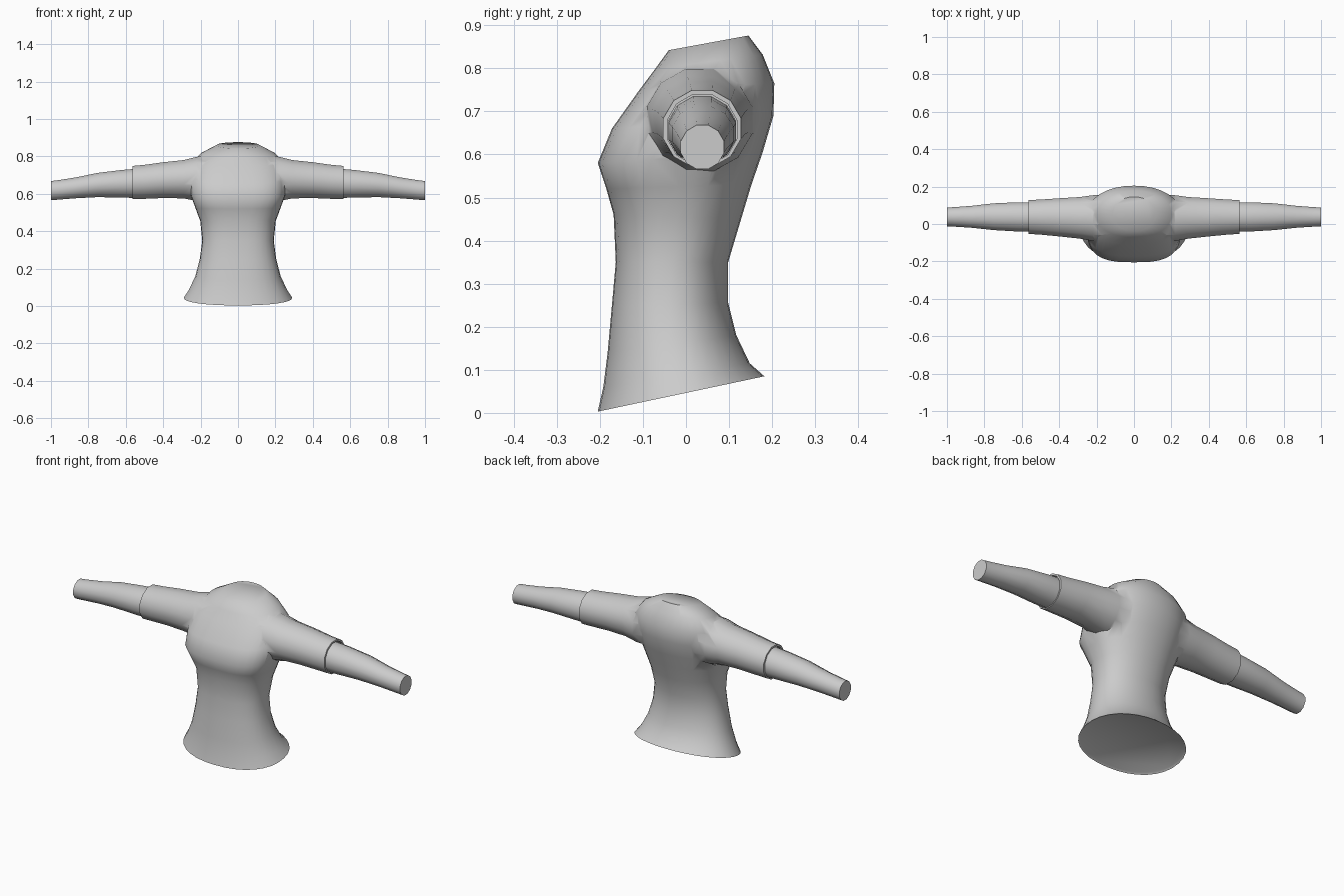
import bpy, bmesh, math
from mathutils import Vector

if "Cube" in bpy.data.objects:
    bpy.data.objects.remove(bpy.data.objects["Cube"])


def loft(name, rings):
    """Skin closed rings of points and cap both ends."""
    bm = bmesh.new()
    loops = [[bm.verts.new(p) for p in r] for r in rings]
    n = len(loops[0])
    for a, b in zip(loops, loops[1:]):
        for i in range(n):
            j = (i + 1) % n
            bm.faces.new((a[i], a[j], b[j], b[i]))
    bm.faces.new(loops[0])
    bm.faces.new(loops[-1])
    bmesh.ops.recalc_face_normals(bm, faces=bm.faces)
    me = bpy.data.meshes.new(name)
    bm.to_mesh(me)
    bm.free()
    ob = bpy.data.objects.new(name, me)
    bpy.context.collection.objects.link(ob)
    return ob


def body_ring(yf, zf, yb, zb, hw, e, n=32):
    """Tilted superellipse; e is the squareness of the front half."""
    pts = []
    cy, cz = (yf + yb) / 2, (zf + zb) / 2
    for i in range(n):
        t = 2 * math.pi * i / n
        c, s = math.cos(t), math.sin(t)
        k = 2 / (e if s < 0 else 2.1)
        x = math.copysign(abs(c) ** k, c) * hw
        v = math.copysign(abs(s) ** k, s)
        pts.append(Vector((x, cy + v * (yb - yf) / 2, cz + v * (zb - zf) / 2)))
    return pts


def arm_ring(side, x, y0, y1, z0, z1, n=12):
    """Upright ellipse across the arm."""
    return [Vector((side * x,
                    (y0 + y1) / 2 + math.cos(2 * math.pi * (i + .5) / n) * (y1 - y0) / 2,
                    (z0 + z1) / 2 + math.sin(2 * math.pi * (i + .5) / n) * (z1 - z0) / 2))
            for i in range(n)]


def smooth(ob, angle):
    bpy.ops.object.select_all(action='DESELECT')
    ob.select_set(True)
    bpy.context.view_layer.objects.active = ob
    bpy.ops.object.shade_smooth_by_angle(angle=math.radians(angle))


# Torso: front y, front z, back y, back z, half width, front squareness
TORSO = [
    (-.197, .012, .172, .090, .280, 2.2),
    (-.205, .003, .182, .085, .290, 2.2),
    (-.192, .060, .148, .115, .262, 2.2),
    (-.182, .140, .117, .180, .228, 2.3),
    (-.172, .250, .098, .255, .204, 2.4),
    (-.163, .350, .098, .350, .191, 2.5),
    (-.168, .460, .128, .450, .202, 2.6),
    (-.185, .520, .152, .530, .228, 2.8),
    (-.205, .580, .178, .605, .252, 3.0),
    (-.172, .660, .203, .690, .262, 2.8),
    (-.108, .750, .205, .765, .252, 2.5),
    (-.072, .798, .178, .832, .200, 2.2),
    (-.040, .842, .145, .876, .115, 2.0),
]
torso = loft("shirt_torso", [body_ring(*r) for r in TORSO])

# Sleeves and forearms: x, y min, y max, z min, z max
SLEEVE = [
    (.10, -.100, .165, .555, .815),
    (.22, -.095, .158, .557, .802),
    (.29, -.082, .148, .572, .784),
    (.40, -.070, .141, .574, .772),
    (.50, -.060, .134, .570, .758),
    (.565, -.056, .131, .568, .752),
    (.565, -.046, .121, .574, .742),
    (.54, -.046, .121, .574, .742),
]
FOREARM = [
    (.53, -.044, .119, .575, .738),
    (.62, -.043, .119, .577, .730),
    (.75, -.035, .113, .580, .714),
    (.87, -.022, .099, .574, .689),
    (.96, -.016, .092, .567, .675),
    (1.0, -.014, .090, .564, .670),
]
for side, label in ((1, "left"), (-1, "right")):
    sleeve = loft("sleeve_" + label, [arm_ring(side, *r) for r in SLEEVE])
    mod = torso.modifiers.new("join_sleeve", 'BOOLEAN')
    mod.operation = 'UNION'
    mod.solver = 'EXACT'
    mod.object = sleeve
    bpy.ops.object.select_all(action='DESELECT')
    bpy.context.view_layer.objects.active = torso
    torso.select_set(True)
    bpy.ops.object.modifier_apply(modifier=mod.name)
    bpy.data.objects.remove(sleeve)
    smooth(loft("forearm_" + label, [arm_ring(side, *r) for r in FOREARM]), 45)

smooth(torso, 50)
